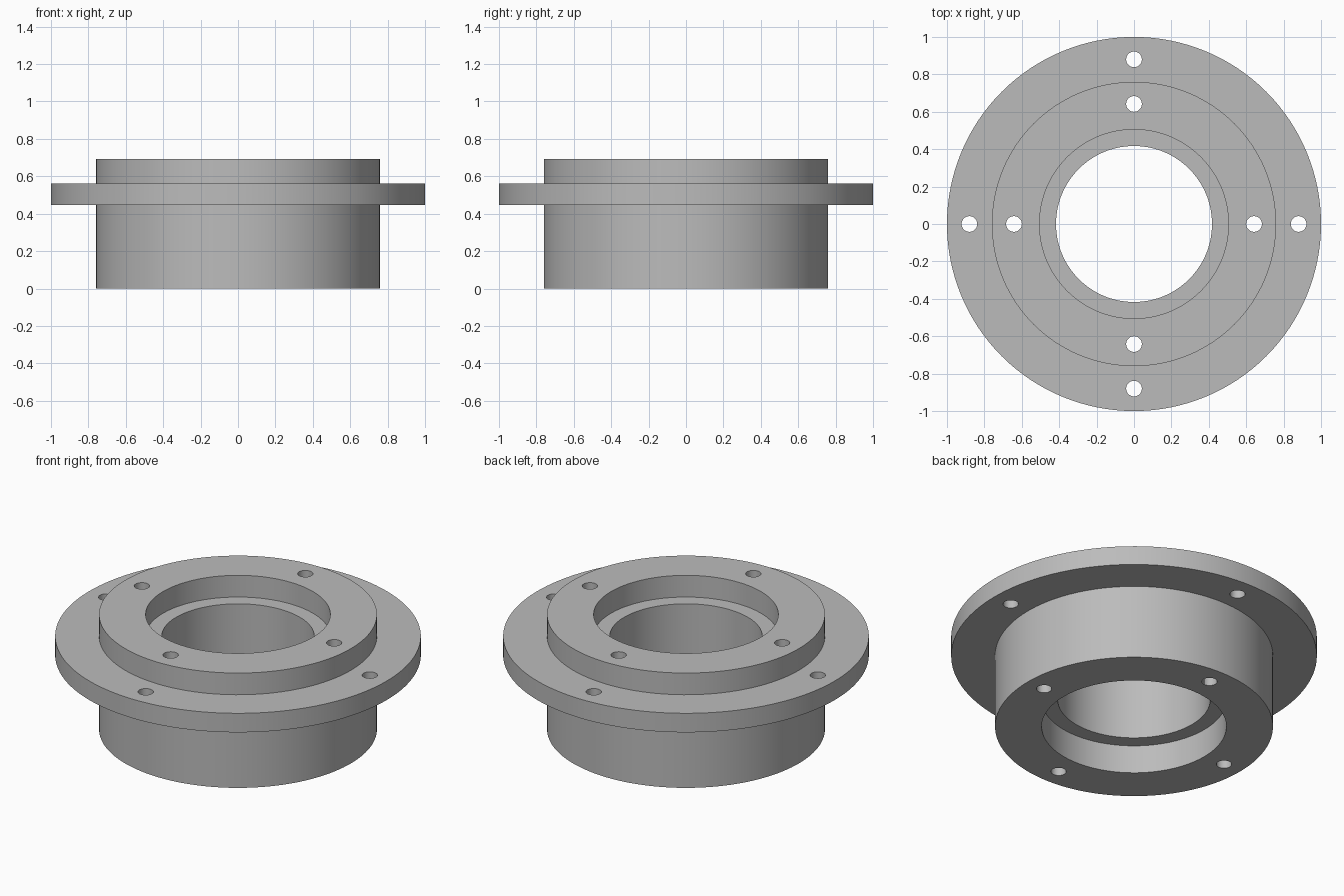
import bpy
import math

SEGMENTS = 128
FLANGE_BOTTOM, FLANGE_TOP, HEIGHT = 0.447, 0.562, 0.693
LOWER_LEDGE, UPPER_LEDGE = 0.17, 0.562
BODY_R, FLANGE_R = 0.76, 1.0
BORE_R, RECESS_R = 0.417, 0.505
BOLT_R, INNER_BOLTS, OUTER_BOLTS = 0.042, 0.642, 0.88

cube = bpy.data.objects.get("Cube")
if cube:
    bpy.data.objects.remove(cube, do_unlink=True)

metal = bpy.data.materials.new("grey_metal")
metal.use_nodes = True
GREY = (0.5, 0.5, 0.5, 1.0)
metal.diffuse_color = GREY
metal.node_tree.nodes["Principled BSDF"].inputs["Base Color"].default_value = GREY


def lathe(name, profile):
    """Revolve a closed (radius, height) profile around z."""
    verts, faces, n = [], [], len(profile)
    for i in range(SEGMENTS):
        a = math.tau * i / SEGMENTS
        verts += [(r * math.cos(a), r * math.sin(a), z) for r, z in profile]
        j = (i + 1) % SEGMENTS
        for k in range(n):
            m = (k + 1) % n
            faces.append((i * n + k, j * n + k, j * n + m, i * n + m))
    mesh = bpy.data.meshes.new(name)
    mesh.from_pydata(verts, [], faces)
    obj = bpy.data.objects.new(name, mesh)
    bpy.context.collection.objects.link(obj)
    return obj


# Hub with flange, stepped bore and a recess at each end
hub = lathe("flanged_hub", [
    (RECESS_R, 0), (BODY_R, 0), (BODY_R, FLANGE_BOTTOM),
    (FLANGE_R, FLANGE_BOTTOM), (FLANGE_R, FLANGE_TOP),
    (BODY_R, FLANGE_TOP), (BODY_R, HEIGHT), (RECESS_R, HEIGHT),
    (RECESS_R, UPPER_LEDGE), (BORE_R, UPPER_LEDGE),
    (BORE_R, LOWER_LEDGE), (RECESS_R, LOWER_LEDGE),
])
hub.data.materials.append(metal)

# Bolt holes: four through the body and four through the flange
cutters = []
for radius in (INNER_BOLTS, OUTER_BOLTS):
    for i in range(4):
        a = math.tau * i / 4
        bpy.ops.mesh.primitive_cylinder_add(
            vertices=32, radius=BOLT_R, depth=2,
            location=(radius * math.cos(a), radius * math.sin(a), HEIGHT / 2))
        cutter = bpy.context.object
        cutter.name = "bolt_hole_cutter"
        cutter.hide_render = True
        cutter.data.materials.append(metal)
        cutters.append(cutter)
        cut = hub.modifiers.new("bolt_hole", "BOOLEAN")
        cut.operation = "DIFFERENCE"
        cut.solver = "EXACT"
        cut.object = cutter

bpy.ops.object.select_all(action="DESELECT")
hub.select_set(True)
bpy.context.view_layer.objects.active = hub
for name in [m.name for m in hub.modifiers]:
    bpy.ops.object.modifier_apply(modifier=hub.modifiers[0].name)
for cutter in cutters:
    bpy.data.objects.remove(cutter, do_unlink=True)

# Smooth walls with crisp rims
bpy.ops.object.shade_smooth_by_angle(angle=math.radians(30))
